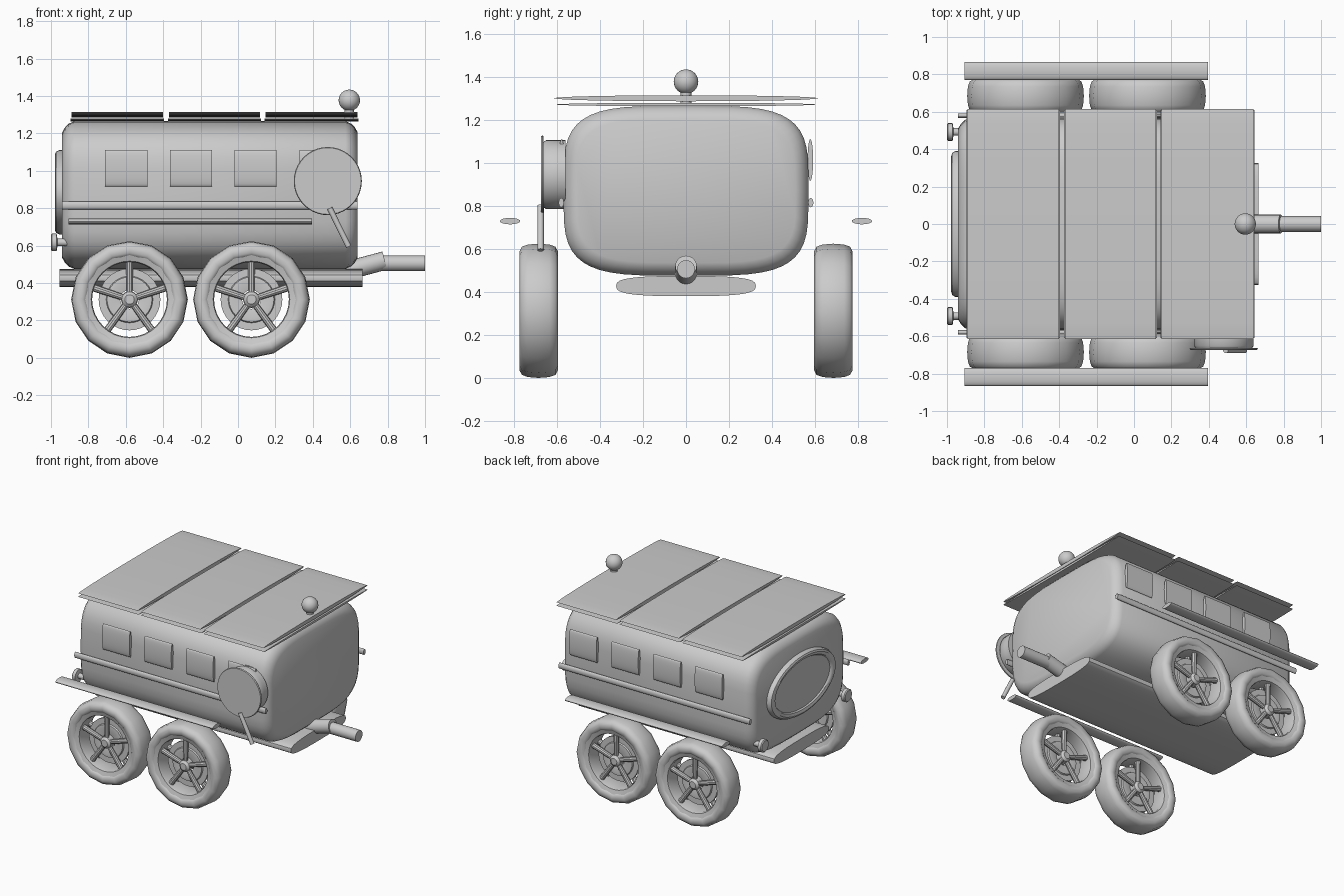
import bpy, bmesh, math
from mathutils import Vector, Matrix

if "Cube" in bpy.data.objects:
    bpy.data.objects.remove(bpy.data.objects["Cube"])


def finish(name, bm, angle=35):
    bmesh.ops.recalc_face_normals(bm, faces=bm.faces[:])
    me = bpy.data.meshes.new(name)
    bm.to_mesh(me)
    bm.free()
    ob = bpy.data.objects.new(name, me)
    bpy.context.collection.objects.link(ob)
    bpy.ops.object.select_all(action='DESELECT')
    ob.select_set(True)
    bpy.context.view_layer.objects.active = ob
    bpy.ops.object.shade_smooth_by_angle(angle=math.radians(angle))
    return ob


def loft_x(name, rings, cy, cz, n=4, segs=48):
    """Superellipse sections (x, half y, half z) joined along x and capped."""
    bm = bmesh.new()
    loops = []
    for x, a, b in rings:
        vs = []
        for i in range(segs):
            t = 2 * math.pi * i / segs
            c, s = math.cos(t), math.sin(t)
            vs.append(bm.verts.new((x,
                                    cy + a * math.copysign(abs(c) ** (2 / n), c),
                                    cz + b * math.copysign(abs(s) ** (2 / n), s))))
        loops.append(vs)
    for p, q in zip(loops, loops[1:]):
        for i in range(segs):
            j = (i + 1) % segs
            bm.faces.new((p[i], p[j], q[j], q[i]))
    bm.faces.new(loops[0])
    bm.faces.new(loops[-1])
    return finish(name, bm)


def bar(name, x0, x1, cy, cz, a, b, n=2, segs=24):
    return loft_x(name, [(x0, a, b), (x1, a, b)], cy, cz, n, segs)


def revolve_y(name, profile, loc, segs=32, closed=True, angle=35):
    """Spin (radius, y) profile around the y axis; open profiles get end caps."""
    bm = bmesh.new()
    loops = [[bm.verts.new((loc[0] + r * math.sin(2 * math.pi * i / segs), loc[1] + y,
                            loc[2] + r * math.cos(2 * math.pi * i / segs)))
              for i in range(segs)] for r, y in profile]
    pairs = list(zip(loops, loops[1:]))
    if closed:
        pairs.append((loops[-1], loops[0]))
    else:
        bm.faces.new(loops[0])
        bm.faces.new(loops[-1])
    for p, q in pairs:
        for i in range(segs):
            j = (i + 1) % segs
            bm.faces.new((p[i], p[j], q[j], q[i]))
    return finish(name, bm, angle)


def rod(name, p0, p1, r0, r1, segs=20):
    p0, p1 = Vector(p0), Vector(p1)
    d = p1 - p0
    m = Matrix.Translation((p0 + p1) / 2) @ d.to_track_quat('Z', 'Y').to_matrix().to_4x4()
    bm = bmesh.new()
    bmesh.ops.create_cone(bm, cap_ends=True, segments=segs, radius1=r0, radius2=r1,
                          depth=d.length, matrix=m)
    return finish(name, bm)


def ball(name, loc, scale):
    bm = bmesh.new()
    bmesh.ops.create_uvsphere(bm, u_segments=24, v_segments=16, radius=1,
                              matrix=Matrix.Translation(loc) @ Matrix.Diagonal((*scale, 1)))
    return finish(name, bm)


# rounded cabin with softened ends
loft_x("cabin_body", [(-0.94, 0.51, 0.335), (-0.925, 0.537, 0.362), (-0.905, 0.556, 0.382),
                      (-0.875, 0.57, 0.395), (0.575, 0.57, 0.395), (0.605, 0.556, 0.382),
                      (0.625, 0.537, 0.362), (0.64, 0.51, 0.335)], 0, 0.87)

# chassis plank
bar("chassis", -0.955, 0.665, 0, 0.427, 0.325, 0.047, 3, 32)

# hitch
rod("hitch_arm", (0.58, 0, 0.465), (0.785, 0, 0.52), 0.05, 0.05)
rod("hitch_coupler", (0.76, 0, 0.505), (1.0, 0, 0.505), 0.042, 0.042)

# double layered roof panels
for x0, x1 in ((-0.89, -0.40), (-0.37, 0.118), (0.148, 0.64)):
    bar("roof_panel", x0, x1, 0, 1.30, 0.615, 0.014)
    bar("roof_panel_frame", x0 - 0.005, x1 + 0.005, 0, 1.271, 0.61, 0.008)

# roof beacon
rod("beacon_stem", (0.595, 0, 1.27), (0.595, 0, 1.35), 0.025, 0.025)
ball("beacon", (0.595, 0, 1.377), (0.057, 0.057, 0.057))

# rear oval hatch with raised rim
loft_x("rear_hatch", [(-0.93, 0.39, 0.226), (-0.955, 0.39, 0.226), (-0.972, 0.38, 0.217),
                      (-0.978, 0.36, 0.205), (-0.972, 0.335, 0.185), (-0.962, 0.325, 0.178)],
       0, 0.885, 2)

# windows, trim, fenders and tail lights on both sides
for s in (-1, 1):
    for k in range(4):
        bar("window", -0.71 + 0.346 * k, -0.485 + 0.346 * k, s * 0.578, 1.013, 0.013, 0.097)
    bar("side_trim", -0.94, 0.64, s * 0.58, 0.815, 0.012, 0.022)
    bar("fender", -0.905, 0.395, s * 0.818, 0.729, 0.047, 0.015)
    loft_x("tail_light", [(-0.915, 0.02, 0.02), (-0.965, 0.02, 0.02), (-0.97, 0.047, 0.047),
                          (-0.994, 0.047, 0.047), (-1.0, 0.04, 0.04)], s * 0.492, 0.617, 2, 20)

# side drum with cover plate and handle
revolve_y("side_drum", [(0.16, -0.56), (0.16, -0.60), (0.16, -0.65), (0.15, -0.665)],
          (0.48, 0, 0.945), 40, False)
revolve_y("drum_cover", [(0.18, -0.662), (0.182, -0.667), (0.178, -0.674)],
          (0.48, 0, 0.945), 40, False)
rod("drum_handle", (0.49, -0.676, 0.80), (0.592, -0.676, 0.594), 0.015, 0.015, 12)

# four wheels
for s in (-1, 1):
    for cx in (-0.58, 0.072):
        c = (cx, s * 0.685, 0.312)
        revolve_y("tyre", [(0.23, -0.075), (0.25, -0.088), (0.275, -0.09), (0.298, -0.078),
                           (0.308, -0.05), (0.312, 0), (0.308, 0.05), (0.298, 0.078),
                           (0.275, 0.09), (0.25, 0.088), (0.23, 0.075)], c, 16, True, 60)
        revolve_y("rim", [(0.2, -0.055), (0.205, -0.07), (0.237, -0.08),
                          (0.237, 0.08), (0.205, 0.07), (0.2, 0.055)], c)
        revolve_y("brake_disc", [(0.05, -0.012), (0.10, -0.022), (0.12, -0.02), (0.125, -0.01),
                                 (0.165, -0.01), (0.165, 0.01), (0.125, 0.01), (0.12, 0.02),
                                 (0.10, 0.022), (0.05, 0.012)], c)
        revolve_y("hub", [(0.025, -0.065), (0.042, -0.05), (0.045, 0), (0.042, 0.05),
                          (0.025, 0.065)], c, 20, False)
        for k in range(5):
            a = 2 * math.pi * k / 5
            d = Vector((math.sin(a), 0, math.cos(a)))
            for y in (-0.035, 0.035):
                o = Vector(c) + Vector((0, y, 0))
                rod("spoke", o + d * 0.02, o + d * 0.21, 0.016, 0.02, 10)
